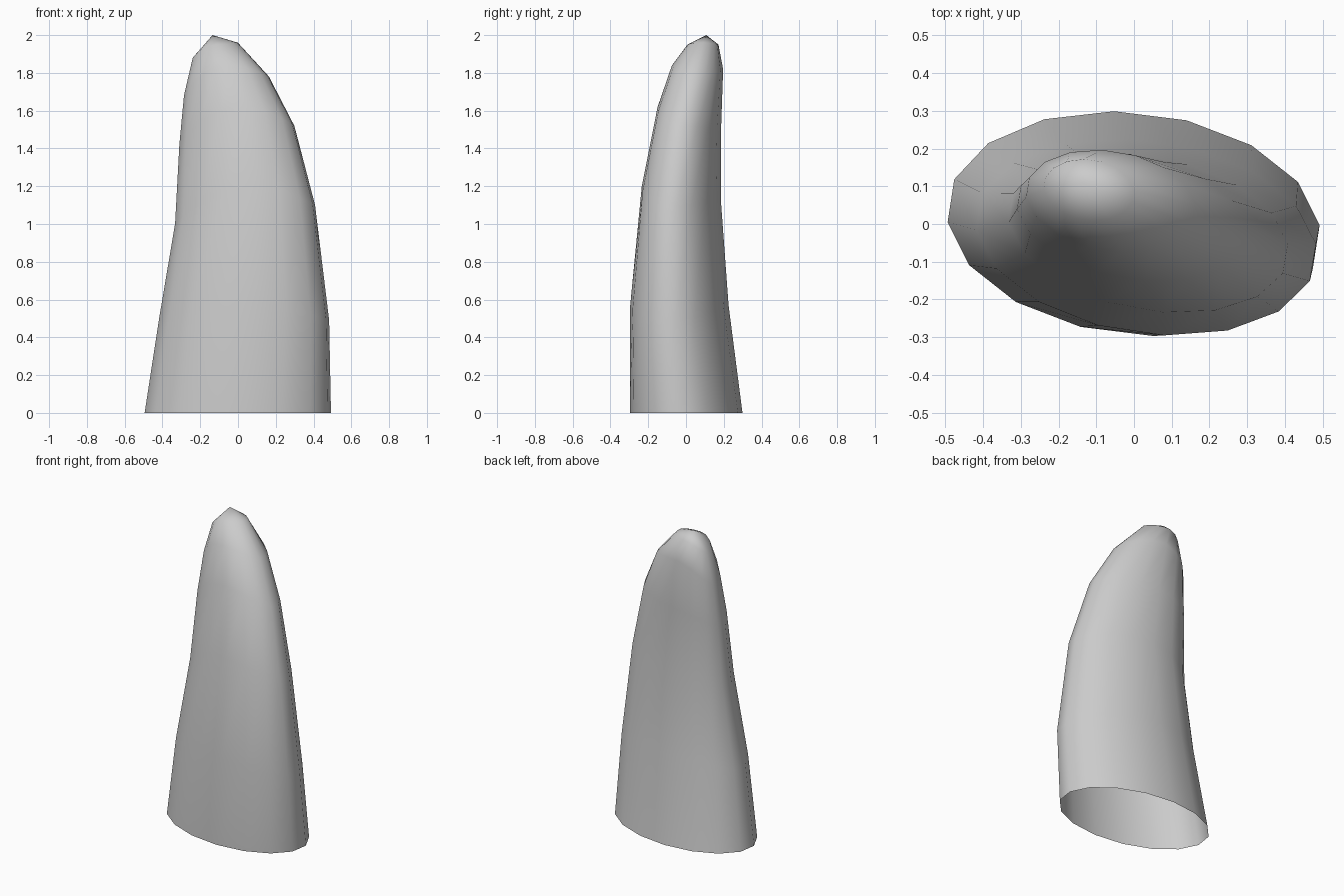
import bpy, bmesh
from math import sin, cos, pi, radians

if "Cube" in bpy.data.objects:
    bpy.data.objects.remove(bpy.data.objects["Cube"])

SIDES = 16
PHASE = radians(6)

# Rings: x left, x right, y front, y back, y skew, z left, z right, z front, z back
RINGS = [
    (-0.497, 0.495, -0.297, 0.299, -0.035, 0.0, 0.0, 0.0, 0.0),
    (-0.42, 0.485, -0.296, 0.226, -0.045, 0.50, 0.49, 0.57, 0.57),
    (-0.335, 0.41, -0.236, 0.187, -0.05, 1.00, 1.10, 1.20, 1.12),
    (-0.312, 0.30, -0.152, 0.187, -0.04, 1.42, 1.52, 1.62, 1.50),
    (-0.287, 0.165, -0.075, 0.197, -0.025, 1.68, 1.78, 1.84, 1.82),
    (-0.24, 0.0, 0.008, 0.172, -0.01, 1.88, 1.96, 1.95, 1.95),
]
APEX = (-0.135, 0.108, 2.0)


def ring_points(xl, xr, yf, yb, skew, zl, zr, zf, zb):
    """Leaning oval ring whose height varies around its edge."""
    half = (yb - yf) / 2
    depth = (half ** 2 - skew ** 2) ** 0.5
    for i in range(SIDES):
        a = PHASE + 2 * pi * i / SIDES
        c, s = cos(a), sin(a)
        x = (xl + xr) / 2 + (xr - xl) / 2 * c
        y = (yf + yb) / 2 + depth * s + skew * c
        z = (zr if c > 0 else zl) * c * c + (zb if s > 0 else zf) * s * s
        yield x, y, z


# Tapered, leaning shell, open underneath
bm = bmesh.new()
rings = [[bm.verts.new(p) for p in ring_points(*r)] for r in RINGS]
for low, high in zip(rings, rings[1:]):
    for i in range(SIDES):
        j = (i + 1) % SIDES
        bm.faces.new((low[i], low[j], high[j], high[i]))

# Rounded tip
tip = bm.verts.new(APEX)
for i in range(SIDES):
    bm.faces.new((rings[-1][i], rings[-1][(i + 1) % SIDES], tip))
for f in bm.faces:
    f.smooth = True

mesh = bpy.data.meshes.new("horn_shell")
bm.to_mesh(mesh)
bm.free()
bpy.context.collection.objects.link(bpy.data.objects.new("horn_shell", mesh))
